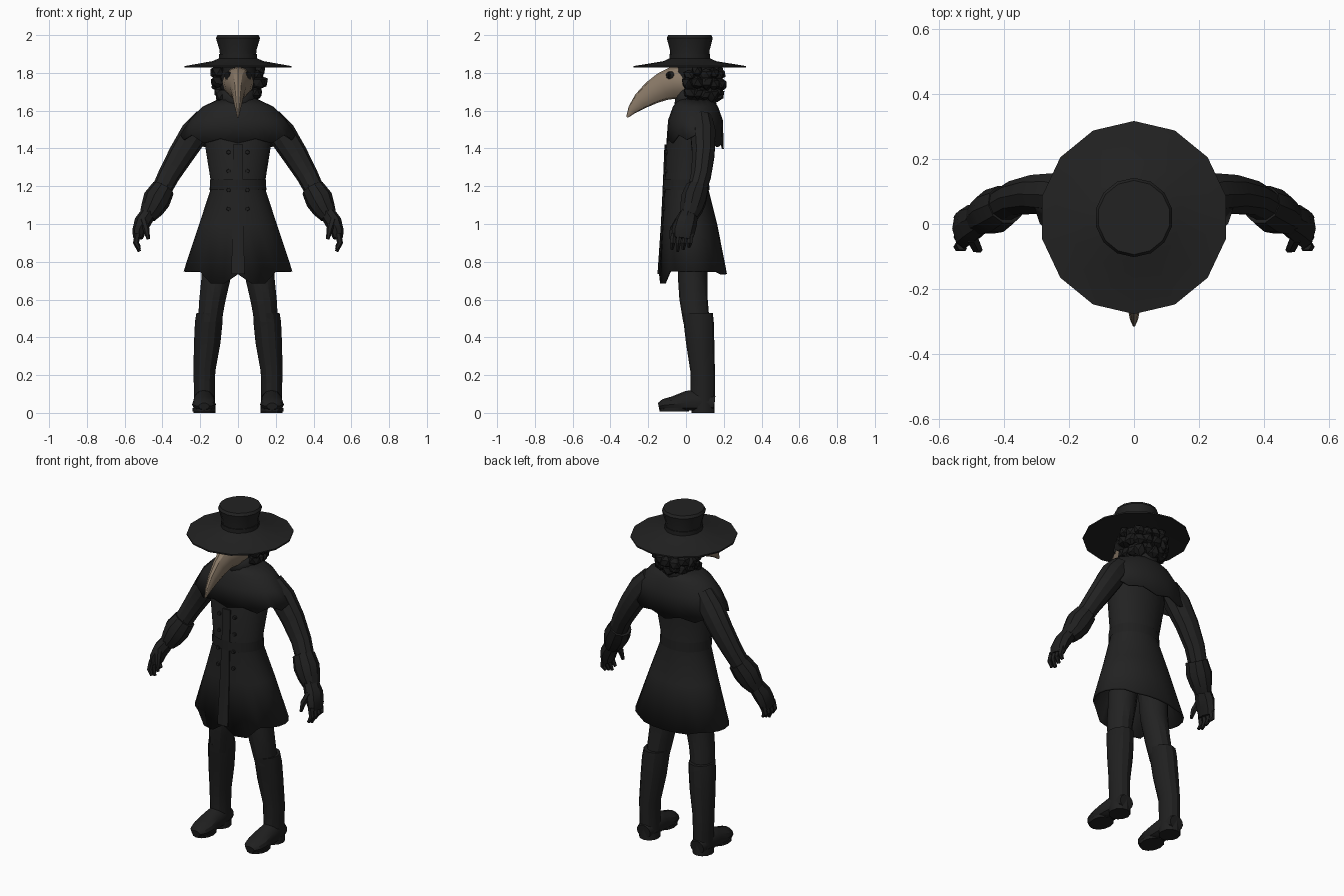
import bpy, bmesh, math, random
from mathutils import Vector

random.seed(4)
cube = bpy.data.objects.get("Cube")
if cube:
    bpy.data.objects.remove(cube, do_unlink=True)


def material(name, rgb):
    m = bpy.data.materials.new(name)
    m.use_nodes = True
    m.diffuse_color = (*rgb, 1)
    b = m.node_tree.nodes["Principled BSDF"]
    b.inputs["Base Color"].default_value = (*rgb, 1)
    b.inputs["Roughness"].default_value = 0.9
    return m


CLOTH = material("black cloth", (0.016, 0.016, 0.016))
LEATHER = material("black leather", (0.014, 0.014, 0.014))
HAIR = material("dark hair", (0.010, 0.010, 0.010))
MASK = material("tan mask", (0.25, 0.19, 0.135))
GLASS = material("dark glass", (0.006, 0.006, 0.006))
X, Y, Z = Vector((1, 0, 0)), Vector((0, 1, 0)), Vector((0, 0, 1))


def finish(name, bm, mat, angle=30):
    bmesh.ops.recalc_face_normals(bm, faces=bm.faces)
    me = bpy.data.meshes.new(name)
    bm.to_mesh(me)
    bm.free()
    ob = bpy.data.objects.new(name, me)
    bpy.context.collection.objects.link(ob)
    me.materials.append(mat)
    bpy.ops.object.select_all(action="DESELECT")
    ob.select_set(True)
    bpy.context.view_layer.objects.active = ob
    bpy.ops.object.shade_smooth_by_angle(angle=math.radians(angle))
    return ob


def loft(name, rings, mat, side=None, n=10, caps=(True, True), tweak=None, mirror=1):
    """Skin elliptical rings (x, y, z, r1, r2); level rings unless a side vector is given."""
    bm = bmesh.new()
    centres = [Vector((r[0] * mirror, r[1], r[2])) for r in rings]
    loops = []
    for i, r in enumerate(rings):
        if side is None:
            u, v = X, Y
        else:
            t = (centres[min(i + 1, len(rings) - 1)] - centres[max(i - 1, 0)]).normalized()
            u = (side - t * side.dot(t)).normalized()
            v = t.cross(u)
        loop = []
        for k in range(n):
            a = math.tau * k / n - math.pi / 2
            p = centres[i] + u * r[3] * math.cos(a) + v * r[4] * math.sin(a)
            loop.append(bm.verts.new(tweak(p, i, k) if tweak else p))
        loops.append(loop)
    for a, b in zip(loops, loops[1:]):
        for k in range(n):
            bm.faces.new((a[k], a[(k + 1) % n], b[(k + 1) % n], b[k]))
    for want, loop in zip(caps, (loops[0], loops[-1])):
        if want:
            bm.faces.new(loop)
    return finish(name, bm, mat)


def thicken(ob, t):
    mod = ob.modifiers.new("thickness", "SOLIDIFY")
    mod.thickness = t
    mod.offset = -1


def disc(name, centre, normal, r, depth, mat, n=10):
    bm = bmesh.new()
    bmesh.ops.create_cone(bm, cap_ends=True, segments=n, radius1=r, radius2=r * 0.85, depth=depth)
    q = Z.rotation_difference(Vector(normal).normalized())
    for v in bm.verts:
        v.co = q @ v.co + Vector(centre)
    return finish(name, bm, mat)


# Coat with a longer, pointed front hem
def coat_hem(p, i, k):
    if i == 4:
        if p.y < -0.03 and 0.03 < abs(p.x) < 0.17:
            p.z -= 0.05
        elif abs(p.x) > 0.2:
            p.z += 0.015
    return p


coat = loft("coat", [(0, .04, 1.58, .17, .10), (0, .015, 1.42, .175, .12), (0, .0, 1.2, .14, .115),
                     (0, .02, 1.0, .205, .145), (0, .037, .735, .288, .18)],
            CLOTH, n=24, caps=(True, False), tweak=coat_hem)
thicken(coat, 0.012)
front = [(0, -.108, 1.42, .03, .006), (0, -.117, 1.2, .03, .006),
         (0, -.127, 1.0, .035, .006), (0, -.145, .735, .04, .006)]
loft("coat_placket", front, CLOTH, side=X, n=6)
for x in (-0.05, 0.05):
    for k in range(4):
        z = 1.38 - k * 0.1
        y = -0.105 - 0.012 * (k > 1)
        disc("coat_button", (x, y, z), (0, -1, 0), 0.012, 0.015, LEATHER, 8)
loft("belt", [(0, .0, 1.235, .148, .122), (0, .0, 1.18, .150, .124)], LEATHER, n=24, caps=(False, False))


# Shoulder cape with a ragged edge, and its collar
def cape_hem(p, i, k):
    if i == 3:
        p.z += (0.012 if k % 2 else -0.012) - 0.05 * max(0, (p.y - 0.05) / 0.15)
        p.z -= 0.02 * (p.y < -0.05)
    return p


cape = loft("shoulder_cape", [(0, .05, 1.67, .085, .085), (0, .05, 1.62, .19, .12),
                              (0, .05, 1.55, .255, .145), (0, .048, 1.46, .305, .152)],
            CLOTH, n=20, caps=(False, False), tweak=cape_hem)
thicken(cape, 0.01)
collar = loft("collar", [(0, .05, 1.71, .10, .10), (0, .05, 1.61, .095, .115)], CLOTH, n=14, caps=(False, False))
thicken(collar, 0.012)
loft("neck", [(0, .05, 1.75, .06, .06), (0, .05, 1.55, .07, .07)], CLOTH)

# Head, beaked mask and eyepieces
loft("head", [(0, .05, 1.86, .08, .08), (0, .05, 1.8, .105, .11), (0, .05, 1.73, .10, .105),
              (0, .04, 1.66, .06, .07)], HAIR, n=12)
loft("beak_mask", [(0, -.01, 1.75, .082, .085), (0, -.07, 1.745, .072, .085), (0, -.12, 1.728, .045, .075),
                   (0, -.18, 1.695, .034, .062), (0, -.24, 1.65, .024, .045), (0, -.285, 1.605, .014, .025),
                   (0, -.312, 1.565, .004, .005)], MASK, side=X, n=12)
for s in (1, -1):
    disc("eye_rim", (s * .05, -.085, 1.785), (s * .6, -1, .15), .024, .02, LEATHER, 12)
    disc("eye_lens", (s * .053, -.092, 1.786), (s * .6, -1, .15), .017, .016, GLASS, 12)

# Curly hair in tufts around the sides and back of the head
for row, (z, reach) in enumerate(((1.80, .115), (1.745, .118), (1.69, .10))):
    for k in range(11):
        a = math.radians(-25 + 23 * k)
        bm = bmesh.new()
        bmesh.ops.create_icosphere(bm, subdivisions=1, radius=random.uniform(.030, .043))
        c = Vector((reach * math.cos(a), .065 + reach * math.sin(a), z + random.uniform(-.015, .015)))
        for v in bm.verts:
            v.co = v.co * random.uniform(0.8, 1.1) + c
        finish("hair_curl", bm, HAIR)

# Hat: wide brim, flared crown and band
loft("hat_brim", [(0, .02, 1.838, .10, .10), (0, .02, 1.828, .29, .297), (0, .02, 1.836, .29, .297),
                  (0, .02, 1.862, .14, .14), (0, .02, 1.88, .095, .10)], CLOTH, n=14)
loft("hat_crown", [(0, .02, 1.86, .096, .10), (0, .02, 1.92, .10, .105), (0, .02, 1.985, .12, .122),
                   (0, .02, 2.0, .112, .114)], CLOTH, n=14)
loft("hat_band", [(0, .02, 1.868, .104, .108), (0, .02, 1.90, .104, .108)], LEATHER, n=14)


def on_ground(p, i, k):
    p.z = max(p.z, 0.012)
    return p


# Arms, gloves, legs and boots on both sides
for s, word in ((1, "left"), (-1, "right")):
    def limb(name, rings, mat, **kw):
        return loft(word + "_" + name, rings, mat, mirror=s, **kw)

    limb("sleeve", [(.17, .08, 1.56, .06, .06), (.23, .09, 1.48, .07, .075), (.30, .092, 1.37, .062, .068),
                    (.365, .08, 1.26, .055, .058), (.43, .045, 1.13, .05, .05)], CLOTH, side=Y, n=10)
    limb("glove_cuff", [(.395, .06, 1.19, .062, .062), (.43, .04, 1.13, .07, .074), (.455, .028, 1.08, .062, .062),
                        (.48, .015, 1.04, .048, .045)], LEATHER, side=Y, n=10)
    limb("glove_palm", [(.465, .02, 1.07, .045, .04), (.505, .0, 1.01, .06, .045), (.525, -.015, .96, .062, .036),
                        (.53, -.02, .925, .055, .026)], LEATHER, side=Y, n=8)
    for k in range(4):
        y = -0.065 + 0.03 * k
        tip = 0.855 + 0.012 * abs(k - 1)
        limb("finger", [(.53, y, .95, .017, .017), (.54, y - .005, .90, .015, .016),
                        (.522, y - .01, tip, .009, .009)], LEATHER, side=Y, n=6)
    limb("thumb", [(.50, -.04, 1.02, .02, .02), (.485, -.072, .97, .017, .017), (.475, -.08, .92, .009, .009)],
         LEATHER, side=Y, n=6)

    limb("trouser_leg", [(.10, .04, .9, .085, .08), (.115, .035, .72, .078, .078), (.135, .04, .6, .07, .075),
                         (.15, .055, .48, .062, .07)], CLOTH, n=12)
    limb("boot_shaft", [(.15, .06, .53, .07, .082), (.155, .067, .48, .073, .08), (.163, .075, .37, .07, .075),
                        (.178, .088, .22, .058, .065), (.178, .088, .12, .055, .065), (.178, .088, .04, .056, .064)],
         LEATHER, n=12)
    limb("boot_foot", [(.178, .15, .05, .045, .04), (.178, .08, .06, .056, .07), (.18, .0, .055, .058, .06),
                       (.18, -.07, .045, .063, .042), (.18, -.12, .04, .052, .033), (.18, -.145, .035, .028, .018)],
         LEATHER, side=X, n=12, tweak=on_ground)
    limb("boot_sole", [(.18, -.062, .025, .062, .08), (.18, -.062, .008, .06, .078)], LEATHER, n=12)
    limb("boot_heel", [(.178, .09, .04, .058, .062), (.178, .09, 0, .058, .062)], LEATHER, n=12)
